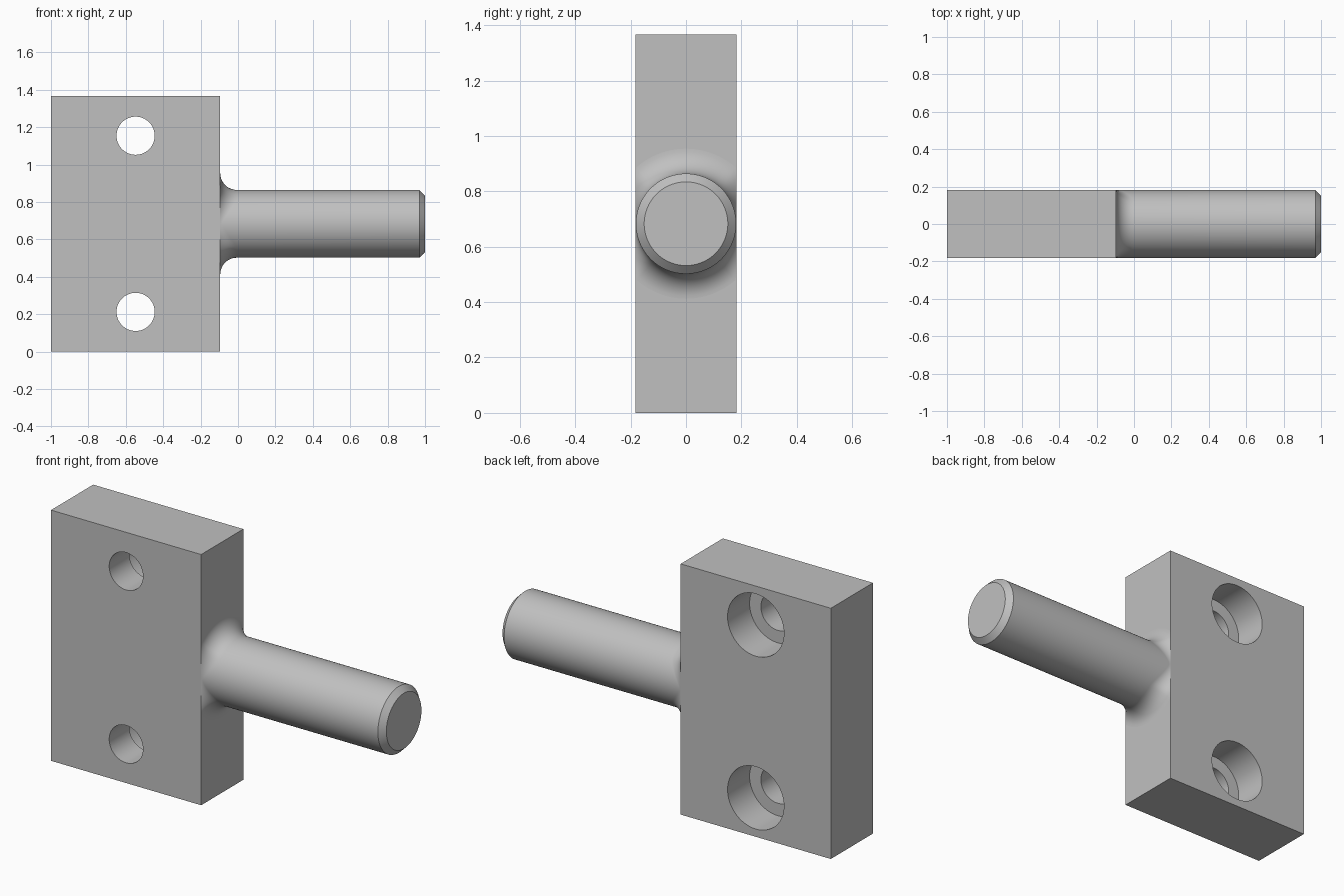
import bpy, bmesh
from math import sin, cos, acos, pi, radians

cube = bpy.data.objects.get("Cube")
if cube:
    bpy.data.objects.remove(cube, do_unlink=True)

HALF = 0.1815            # half thickness of the plate
X0, X1 = -1.0, -0.095    # plate ends; the pin starts at X1
HEIGHT = 1.366
MID_X, MID_Z = (X0 + X1) / 2, HEIGHT / 2
PIN_R, FILLET, CHAMFER = 0.181, 0.09, 0.03

grey = bpy.data.materials.new("machined grey")
colour = (0.53, 0.53, 0.53, 1)
grey.diffuse_color = colour
grey.use_nodes = True
grey.node_tree.nodes["Principled BSDF"].inputs["Base Color"].default_value = colour


def smooth(obj):
    bpy.ops.object.select_all(action='DESELECT')
    obj.select_set(True)
    bpy.context.view_layer.objects.active = obj
    bpy.ops.object.shade_smooth_by_angle(angle=radians(30))


# Plate
bpy.ops.mesh.primitive_cube_add(size=1, location=(MID_X, 0, MID_Z))
plate = bpy.context.object
plate.name = "mounting_plate"
plate.scale = (X1 - X0, 2 * HALF, HEIGHT)
bpy.ops.object.transform_apply(location=True, scale=True)
plate.data.materials.append(grey)


def drill(radius, y_from, y_to, z):
    bpy.ops.mesh.primitive_cylinder_add(
        vertices=64, radius=radius, depth=y_to - y_from,
        location=(MID_X, (y_from + y_to) / 2, z), rotation=(pi / 2, 0, 0))
    cutter = bpy.context.object
    cutter.name = "hole_cutter"
    cutter.hide_render = True
    cutter.data.materials.append(grey)
    mod = plate.modifiers.new("hole", 'BOOLEAN')
    mod.operation, mod.solver, mod.object = 'DIFFERENCE', 'EXACT', cutter
    bpy.context.view_layer.objects.active = plate
    bpy.ops.object.modifier_apply(modifier=mod.name)
    bpy.data.objects.remove(cutter, do_unlink=True)


# Two screw holes, counterbored from the back
for side in (-1, 1):
    z = MID_Z + side * 0.471
    drill(0.102, -0.3, 0.3, z)
    drill(0.17, HALF - 0.19, 0.3, z)
smooth(plate)


# Pin with a root fillet that narrows where the plate edge cuts it off
def pin_section(theta):
    reach = min(PIN_R + FILLET, HALF / max(abs(cos(theta)), 1e-6))
    sweep = acos((PIN_R + FILLET - reach) / FILLET)
    centre = X1 + FILLET * sin(sweep)
    steps = 12
    pts = []
    for i in range(steps + 1):
        a = sweep * (1 - i / steps)
        pts.append((centre - FILLET * sin(a), PIN_R + FILLET * (1 - cos(a))))
    return pts + [(1 - CHAMFER, PIN_R), (1, PIN_R - CHAMFER)]


SIDES = 96
bm = bmesh.new()
columns = []
for k in range(SIDES):
    t = 2 * pi * k / SIDES
    columns.append([bm.verts.new((x, r * cos(t), MID_Z + r * sin(t)))
                    for x, r in pin_section(t)])
for k, col in enumerate(columns):
    nxt = columns[(k + 1) % SIDES]
    for i in range(len(col) - 1):
        bm.faces.new((col[i], col[i + 1], nxt[i + 1], nxt[i]))
bm.faces.new([col[-1] for col in columns])
bmesh.ops.recalc_face_normals(bm, faces=bm.faces)
mesh = bpy.data.meshes.new("pin")
bm.to_mesh(mesh)
bm.free()
mesh.materials.append(grey)
pin = bpy.data.objects.new("pin", mesh)
bpy.context.collection.objects.link(pin)
smooth(pin)
